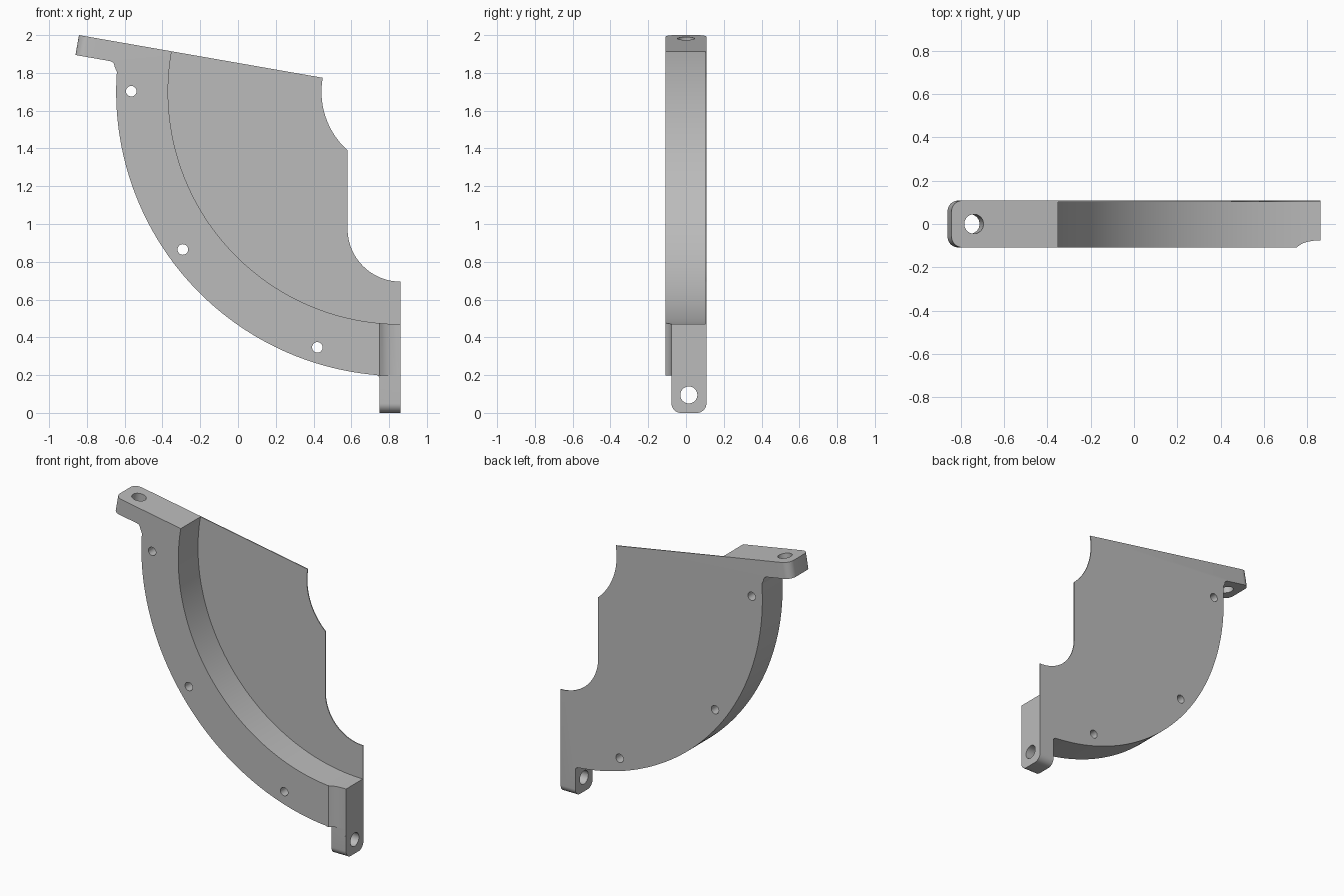
import bpy, bmesh
from math import sin, cos, radians, pi, acos, asin
from mathutils import Vector

cube = bpy.data.objects.get("Cube")
if cube:
    bpy.data.objects.remove(cube, do_unlink=True)

X, Y, Z = Vector((1, 0, 0)), Vector((0, 1, 0)), Vector((0, 0, 1))
HALF = 0.108                      # half depth of the bracket
CX, CZ = 0.86, 1.70               # common centre of the big arcs
R_OUT, R_IN, R_HUB = 1.505, 1.23, 0.418
TILT = radians(9.93)
ALONG = Vector((cos(TILT), 0, -sin(TILT)))   # down the sloping top edge
UP = Vector((sin(TILT), 0, cos(TILT)))       # square to the top edge
TIP = Vector((-0.842, 0, 2.0))


def arc(cx, cy, r, a0, a1, n):
    """Points on an arc, angles in radians."""
    return [(cx + r * cos(a0 + (a1 - a0) * i / n),
             cy + r * sin(a0 + (a1 - a0) * i / n)) for i in range(n + 1)]


def prism(name, pts, origin, u, v, w):
    """Extrude a profile in the u, v plane along the vector w."""
    bm = bmesh.new()
    face = bm.faces.new([bm.verts.new(origin + u * a + v * b) for a, b in pts])
    ext = bmesh.ops.extrude_face_region(bm, geom=[face])
    bmesh.ops.translate(bm, vec=w, verts=[
        e for e in ext["geom"] if isinstance(e, bmesh.types.BMVert)])
    bmesh.ops.recalc_face_normals(bm, faces=bm.faces)
    mesh = bpy.data.meshes.new(name)
    bm.to_mesh(mesh)
    bm.free()
    obj = bpy.data.objects.new(name, mesh)
    bpy.context.collection.objects.link(obj)
    return obj


def cut(pts, origin, u, v, w):
    """Subtract a prism from the bracket."""
    tool = prism("cutter", pts, origin, u, v, w)
    tool.hide_render = True
    mod = bracket.modifiers.new("cut", 'BOOLEAN')
    mod.operation, mod.solver, mod.object = 'DIFFERENCE', 'EXACT', tool
    bpy.ops.object.modifier_apply(modifier=mod.name)
    bpy.data.objects.remove(tool, do_unlink=True)


def circle(r, n=40):
    return arc(0, 0, r, 0, 2 * pi, n)[:-1]


# Whole outline, anticlockwise from the top tab
def flat(p):
    return (p.x, p.z)


tab_low = TIP - UP * 0.107
knee = tab_low + ALONG * 0.185
fillet = knee - UP * 0.03
top_right = TIP + ALONG * 1.305
outline = [flat(TIP), flat(tab_low)]
outline += arc(fillet.x, fillet.z, 0.03, pi / 2 - TILT, 0, 6)
outline += arc(CX, CZ, R_OUT, pi - 0.07, 1.5 * pi - asin(0.135 / R_OUT), 72)
outline += arc(0.73, 0.18, 0.02, pi / 2, 0, 5)
outline += [(0.75, 0), (CX, 0)]
outline += arc(CX, 0.975, 0.28, 1.5 * pi, pi, 24)
outline += arc(CX, CZ, R_HUB, pi + acos(0.28 / R_HUB), pi - 0.18, 20)
outline += [flat(top_right)]
bracket = prism("bracket", outline, Y * -HALF, X, Z, Y * 2 * HALF)
bpy.context.view_layer.objects.active = bracket
bracket.select_set(True)

# Deep pocket leaving a thin back web
cut(arc(CX, CZ, R_IN, 0, 2 * pi, 240)[:-1], Y * -0.3, X, Z, Y * 0.402)

# Relieved front of the lower end and its narrower tab
relief = [(0.75, -0.3), (0.75, -HALF), (0.765, -0.097), (0.78, -0.089),
          (0.80, -0.082), (0.83, -0.077), (0.9, -0.075), (0.9, -0.3)]
cut(relief, Z * 0.15, X, Y, Z * 0.45)
cut([(0.72, -0.3), (0.9, -0.3), (0.9, -0.0765), (0.72, -0.0765)],
    Z * -0.1, X, Y, Z * 0.297)

# Rounded tab corners
R, E = 0.05, 0.03
corner = [(E, E), (-R, E)] + arc(-R, -R, R, pi / 2, 0, 10) + [(E, -R)]
for side in (-1, 1):
    cut(corner, TIP + Y * side * HALF - UP * 0.2, -ALONG, Y * side, UP * 0.3)
for side, edge in ((-1, -0.0765), (1, HALF)):
    cut(corner, Vector((0.7, edge, 0)), Y * side, -Z, X * 0.3)

# Bolt holes in the tabs
cut(circle(0.045), TIP + ALONG * 0.105 - UP * 0.2, ALONG, Y, UP * 0.3)
cut(circle(0.045), Vector((0.7, 0.015, 0.095)), Y, Z, X * 0.3)

# Pin holes through the curved rim
for x, z in ((-0.565, 1.703), (-0.292, 0.865), (0.42, 0.347)):
    cut(circle(0.028, 32), Vector((x, -0.3, z)), X, Z, Y * 0.6)

# Grey finish
grey = bpy.data.materials.new("plain grey")
grey.use_nodes = True
colour = (0.5, 0.5, 0.5, 1)
grey.diffuse_color = colour
grey.node_tree.nodes["Principled BSDF"].inputs["Base Color"].default_value = colour
bracket.data.materials.clear()
bracket.data.materials.append(grey)
for poly in bracket.data.polygons:
    poly.material_index = 0
bpy.ops.object.shade_smooth_by_angle(angle=radians(25))
